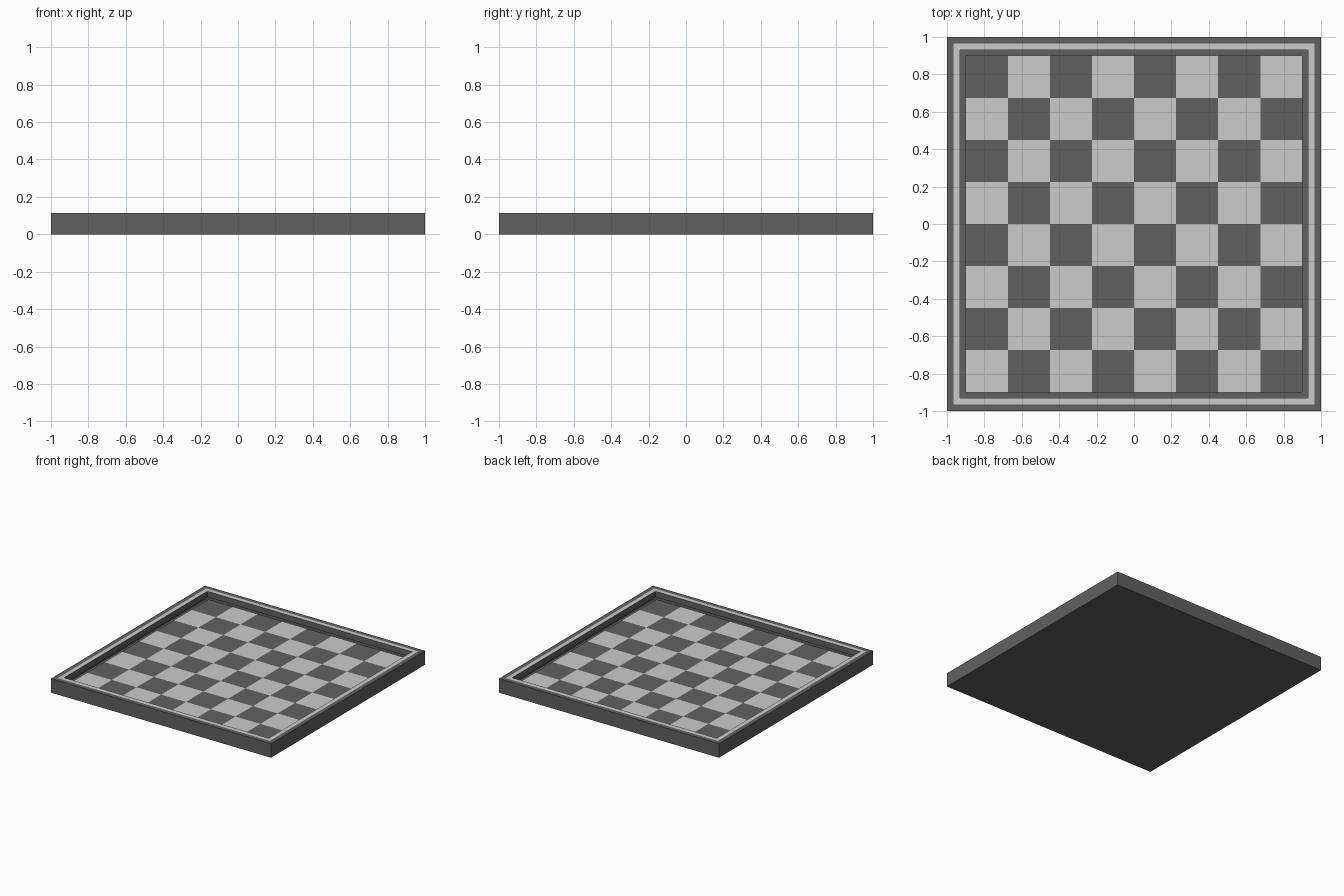
import bpy, bmesh

if "Cube" in bpy.data.objects:
    bpy.data.objects.remove(bpy.data.objects["Cube"])

HEIGHT, DEPTH = 0.115, 0.048
FIELD = 0.9
BAND = 0.05


def material(name, v):
    m = bpy.data.materials.new(name)
    m.diffuse_color = (v, v, v, 1)
    m.use_nodes = True
    m.node_tree.nodes["Principled BSDF"].inputs["Base Color"].default_value = m.diffuse_color
    return m


DARK = material("dark_wood", 0.12)
LIGHT = material("light_wood", 0.6)


def finish(bm, name):
    me = bpy.data.meshes.new(name)
    bm.to_mesh(me)
    bm.free()
    me.materials.append(DARK)
    me.materials.append(LIGHT)
    ob = bpy.data.objects.new(name, me)
    bpy.context.collection.objects.link(ob)
    return ob


# board frame: slab with dark rim, pale inlay band and a sunken field
bm = bmesh.new()
bmesh.ops.create_cube(bm, size=2)
bmesh.ops.scale(bm, vec=(1, 1, HEIGHT / 2), verts=bm.verts)
bmesh.ops.translate(bm, vec=(0, 0, HEIGHT / 2), verts=bm.verts)
bm.normal_update()
top = max(bm.faces, key=lambda f: f.calc_center_median().z)
bmesh.ops.inset_region(bm, faces=[top], thickness=BAND)
inlay = bmesh.ops.inset_region(bm, faces=[top], thickness=BAND)["faces"]
for f in inlay:
    f.material_index = 1
pit = bmesh.ops.extrude_discrete_faces(bm, faces=[top])["faces"][0]
bmesh.ops.translate(bm, vec=(0, 0, -DEPTH), verts=pit.verts)
bmesh.ops.delete(bm, geom=[pit], context='FACES_ONLY')
finish(bm, "board_frame")

# playing field: 8 x 8 checkered squares on the recess floor
bm = bmesh.new()
bmesh.ops.create_grid(bm, x_segments=8, y_segments=8, size=FIELD)
bmesh.ops.translate(bm, vec=(0, 0, HEIGHT - DEPTH), verts=bm.verts)
step = FIELD / 4
for f in bm.faces:
    c = f.calc_center_median()
    i, j = int((c.x + FIELD) / step), int((c.y + FIELD) / step)
    f.material_index = (i + j + 1) % 2
finish(bm, "playing_squares")
